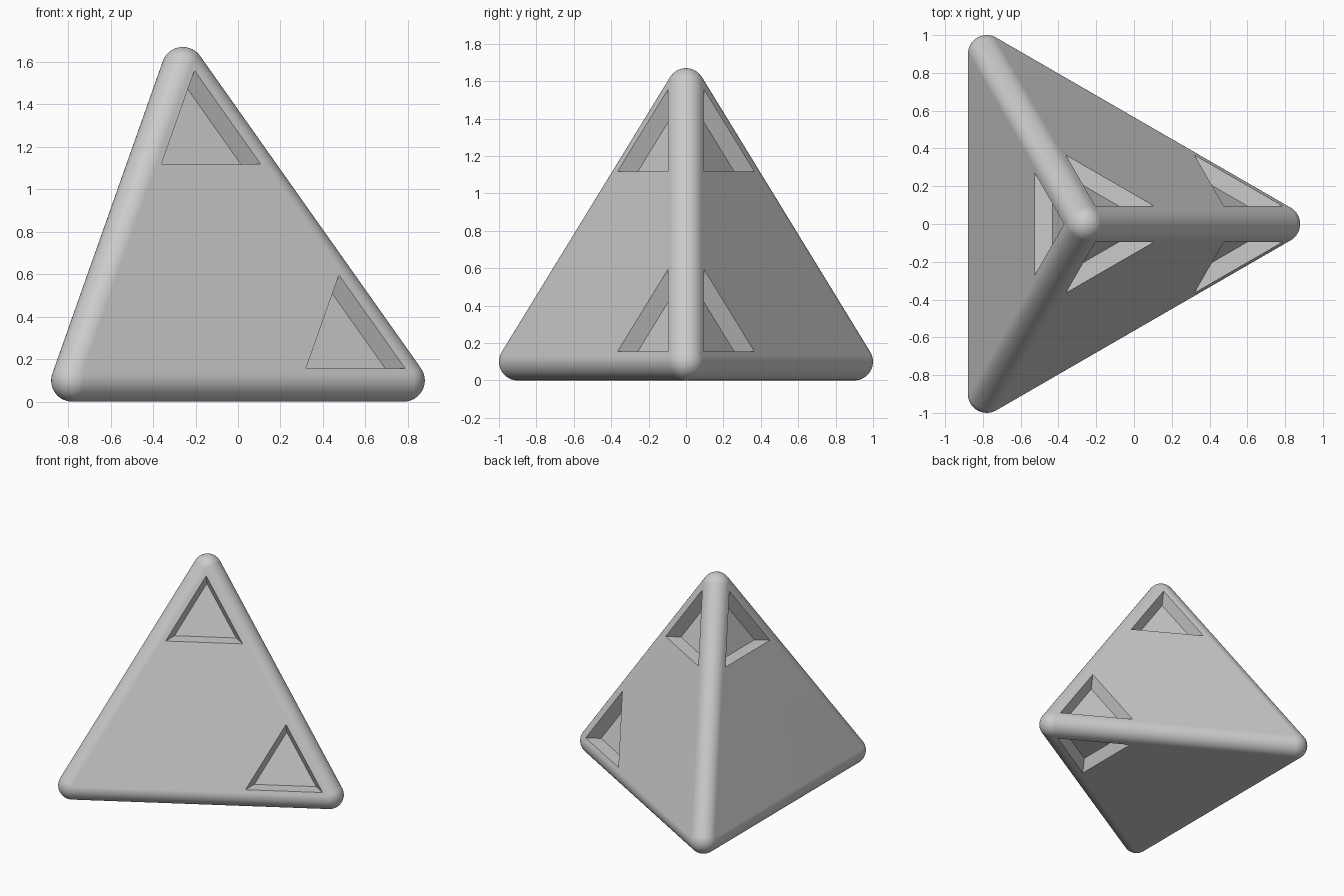
import bpy
import bmesh
from mathutils import Vector

cube = bpy.data.objects.get("Cube")
if cube:
    bpy.data.objects.remove(cube, do_unlink=True)

RADIUS = 0.1                       # rounding of edges and corners
EDGE = 2 - 2 * RADIUS              # distance between corner centres
TRI_HEIGHT = EDGE * 3 ** 0.5 / 2
TETRA_HEIGHT = EDGE * (2 / 3) ** 0.5
INRADIUS = TETRA_HEIGHT / 4

# Centres of the four rounded corners
back_x = -TRI_HEIGHT / 2
apex = Vector((back_x + TRI_HEIGHT / 3, 0, RADIUS + TETRA_HEIGHT))
left = Vector((TRI_HEIGHT / 2, 0, RADIUS))
rear = Vector((back_x, EDGE / 2, RADIUS))
front = Vector((back_x, -EDGE / 2, RADIUS))
corners = [apex, left, rear, front]
middle = sum(corners, Vector()) / 4


def new_object(name, bm, material):
    bmesh.ops.recalc_face_normals(bm, faces=bm.faces)
    mesh = bpy.data.meshes.new(name)
    bm.to_mesh(mesh)
    bm.free()
    mesh.materials.append(material)
    obj = bpy.data.objects.new(name, mesh)
    bpy.context.collection.objects.link(obj)
    return obj


def add_hull(bm, points):
    verts = [bm.verts.new(p) for p in points]
    bmesh.ops.convex_hull(bm, input=verts)


grey = bpy.data.materials.new("light grey")
grey.use_nodes = True
grey.diffuse_color = (0.6, 0.6, 0.6, 1)
grey.node_tree.nodes["Principled BSDF"].inputs["Base Color"].default_value = grey.diffuse_color

# Rounded pyramid: bevel a sharp tetrahedron, then make its corners true spheres
bm = bmesh.new()
add_hull(bm, [middle + (c - middle) * (1 + RADIUS / INRADIUS) for c in corners])
bmesh.ops.bevel(bm, geom=bm.edges[:], offset=RADIUS * 2 ** 0.5, offset_type="OFFSET",
                segments=16, profile=0.5, affect="EDGES")
for v in bm.verts:
    centre = min(corners, key=lambda c: (v.co - c).length)
    v.co = centre + (v.co - centre).normalized() * RADIUS
body = new_object("rounded_pyramid", bm, grey)

# Triangular recesses around the apex and the left corner, tapering inwards
SIDE = 0.54
GAP = 0.047                        # from corner to the tip of the recess
FULL_DEPTH = SIDE * (2 / 3) ** 0.5
DEPTH = 0.2                        # fraction of the full tapering depth
bm = bmesh.new()
for corner in (apex, left):
    for opposite in corners:
        if opposite is corner:
            continue
        normal = (middle - opposite).normalized()
        others = [c for c in corners if c is not corner and c is not opposite]
        along = [(c - corner).normalized() for c in others]
        tip = corner + normal * RADIUS + (along[0] + along[1]).normalized() * GAP
        opening = [tip, tip + along[0] * SIDE, tip + along[1] * SIDE]
        inner = sum(opening, Vector()) / 3 - normal * FULL_DEPTH
        add_hull(bm, [p.lerp(inner, t) for t in (-0.04, DEPTH) for p in opening])
cutter = new_object("recess_cutter", bm, grey)
cutter.hide_render = True

cut = body.modifiers.new("recesses", "BOOLEAN")
cut.operation = "DIFFERENCE"
cut.solver = "EXACT"
cut.object = cutter
bpy.ops.object.select_all(action="DESELECT")
body.select_set(True)
bpy.context.view_layer.objects.active = body
bpy.ops.object.modifier_apply(modifier=cut.name)
bpy.data.objects.remove(cutter, do_unlink=True)

# Smooth rounded edges, crisp recess edges and flat sides
bpy.ops.object.shade_smooth_by_angle(angle=0.5)
flatten = body.modifiers.new("flat_sides", "WEIGHTED_NORMAL")
flatten.keep_sharp = True
